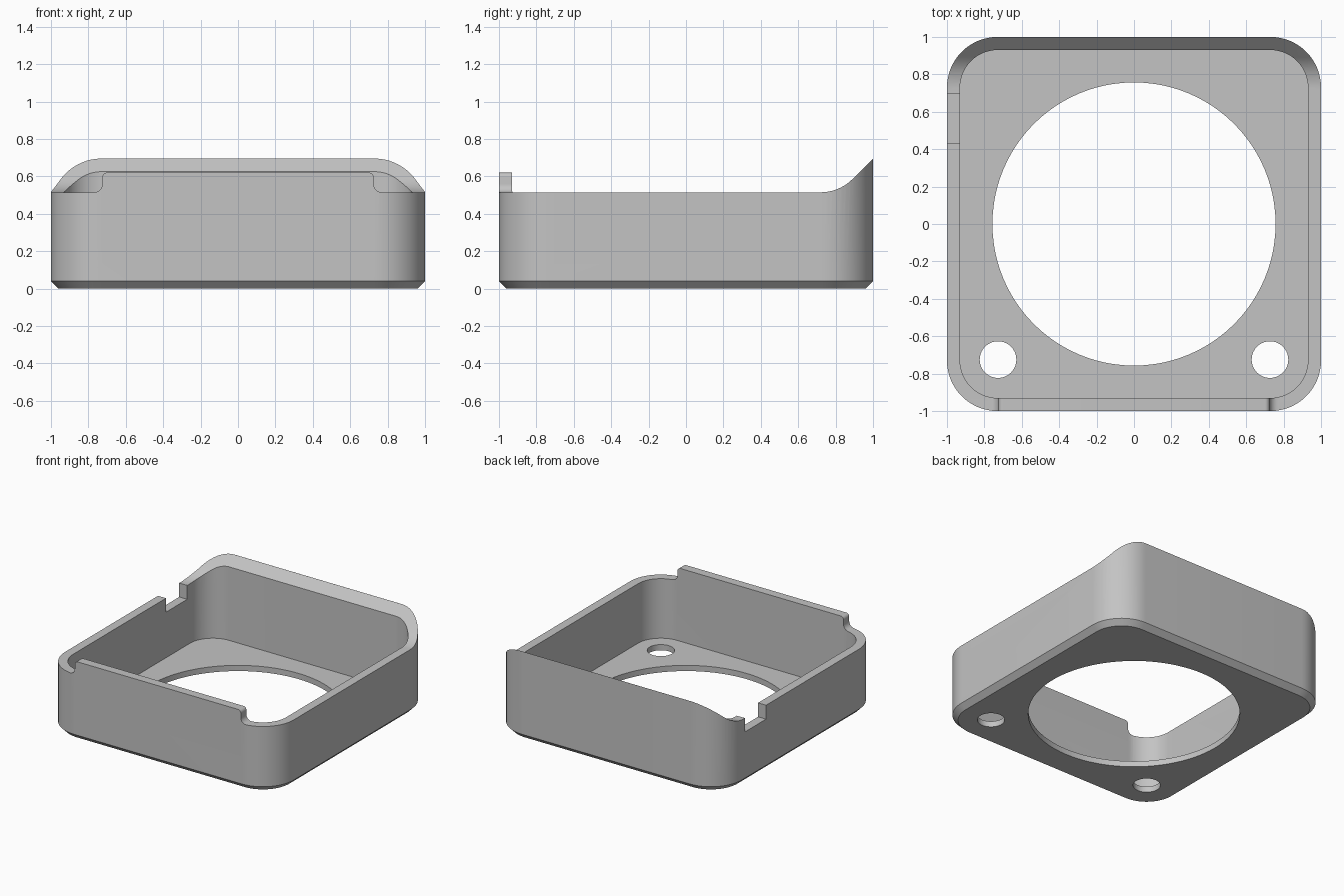
import bpy, bmesh, math
from mathutils import Vector

if "Cube" in bpy.data.objects:
    bpy.data.objects.remove(bpy.data.objects["Cube"], do_unlink=True)

grey = bpy.data.materials.new("plain grey")
grey.use_nodes = True
colour = (0.55, 0.55, 0.55, 1)
grey.diffuse_color = colour
grey.node_tree.nodes["Principled BSDF"].inputs["Base Color"].default_value = colour

RIM, TAB, TOP = 0.515, 0.62, 0.695
FLOOR, CHAMFER = 0.045, 0.04
WALL, RADIUS = 0.07, 0.27


def arc(cx, cy, r, start, end, steps=12):
    """Points on an arc, angles in degrees."""
    angles = [math.radians(start + (end - start) * i / steps) for i in range(steps + 1)]
    return [(cx + r * math.cos(a), cy + r * math.sin(a)) for a in angles]


def rounded_square(half, r):
    c = half - r
    points = []
    for i, (sx, sy) in enumerate([(1, 1), (-1, 1), (-1, -1), (1, -1)]):
        points += arc(sx * c, sy * c, r, 90 * i, 90 * i + 90, 16)
    return points


def loft(name, loops):
    """Closed solid through equal-length loops of 3D points."""
    bm = bmesh.new()
    rings = [[bm.verts.new(p) for p in loop] for loop in loops]
    n = len(rings[0])
    for a, b in zip(rings, rings[1:]):
        for i in range(n):
            j = (i + 1) % n
            bm.faces.new((a[i], a[j], b[j], b[i]))
    bm.faces.new(rings[0][::-1])
    bm.faces.new(rings[-1])
    bmesh.ops.recalc_face_normals(bm, faces=bm.faces)
    mesh = bpy.data.meshes.new(name)
    bm.to_mesh(mesh)
    bm.free()
    mesh.materials.append(grey)
    obj = bpy.data.objects.new(name, mesh)
    bpy.context.collection.objects.link(obj)
    return obj


def prism(name, points, axis, low, high):
    """Extrude a 2D outline along the x, y or z axis."""
    def place(p, d):
        v = list(p)
        v.insert(axis, d)
        return Vector(v)
    return loft(name, [[place(p, d) for p in points] for d in (low, high)])


# Outer body with chamfered foot
body = loft("case_body", [
    [(x, y, z) for x, y in rounded_square(1 - inset, RADIUS - inset)]
    for inset, z in ((CHAMFER, 0), (0, CHAMFER), (0, TOP))])

# Hollow interior, large round opening and two screw holes
cutters = [prism("interior_cutter", rounded_square(1 - WALL, RADIUS - WALL), 2, FLOOR, 1)]
for name, x, y, r, steps in (("opening_cutter", 0, 0, 0.757, 96),
                             ("left_hole_cutter", 0.727, -0.725, 0.098, 40),
                             ("right_hole_cutter", -0.727, -0.725, 0.098, 40)):
    cutters.append(prism(name, arc(x, y, r, 0, 360, steps)[:-1], 2, -0.2, 0.3))

# Rim: flat, then a fillet into a 45 degree slope up to the back edge
bend = 0.24
slope_start = 0.72
rim = [(-0.6, RIM)] + arc(slope_start, RIM + bend, bend, -90, -45)
rim += [(1.2, TOP + 0.2), (1.2, 1.5), (-0.6, 1.5)]
cutters.append(prism("rim_cutter", rim, 0, -1.2, 1.2))

# Front tab with rounded top corners and filleted feet
edge, foot, crown = 0.725, 0.045, 0.025
half_tab = arc(edge + foot, RIM + foot, foot, 270, 180, 8)
half_tab += arc(edge - crown, TAB - crown, crown, 0, 90, 8)
outline = [(1.2, RIM)] + half_tab
outline += [(-x, z) for x, z in reversed(outline)]
cutters.append(prism("tab_cutter", outline + [(-1.2, 1.5), (1.2, 1.5)], 1, -1.2, -0.5))

# Notch in the right side wall
notch = [(0.43, 0.405), (0.695, 0.405), (0.695, 0.8), (0.43, 0.8)]
cutters.append(prism("notch_cutter", notch, 0, -1.2, -0.8))

bpy.context.view_layer.objects.active = body
for cutter in cutters:
    cut = body.modifiers.new(cutter.name, "BOOLEAN")
    cut.operation = "DIFFERENCE"
    cut.solver = "EXACT"
    cut.object = cutter
    bpy.ops.object.modifier_apply(modifier=cut.name)
for cutter in cutters:
    bpy.data.objects.remove(cutter, do_unlink=True)

# Smooth the curved walls, keep the edges crisp
bpy.ops.object.select_all(action="DESELECT")
body.select_set(True)
bpy.ops.object.shade_smooth_by_angle(angle=math.radians(25))
